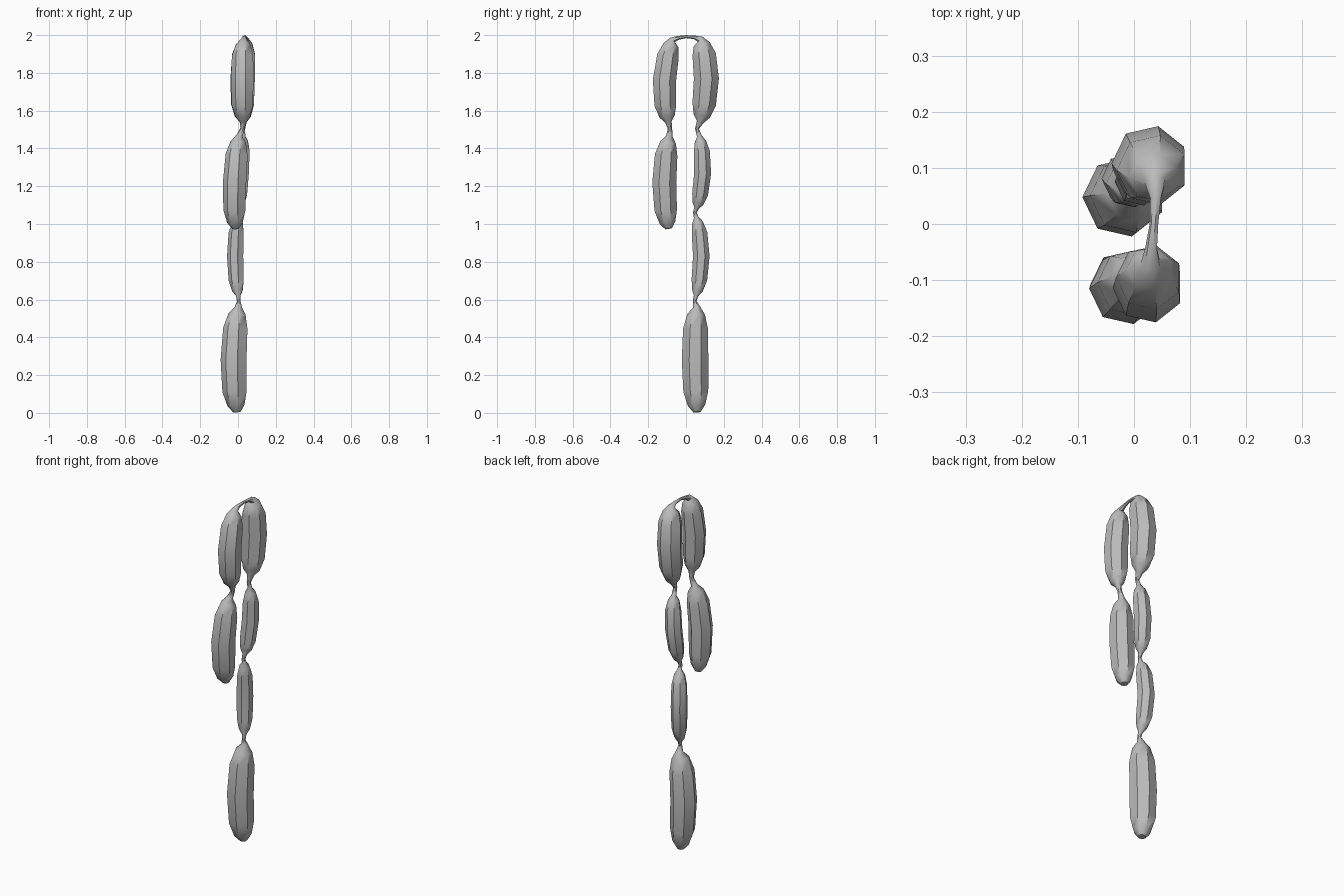
import bpy, bmesh, math
from mathutils import Vector

if "Cube" in bpy.data.objects:
    bpy.data.objects.remove(bpy.data.objects["Cube"], do_unlink=True)

SIDES = 7
# Fullness of a sausage along its length
PROFILE = [(0, .28), (.065, .66), (.2, .94), (.5, 1), (.8, .94), (.935, .66), (1, .28)]


def link(start, mid, end, radius):
    """Rings of one sausage, bowed through its middle point."""
    a, m, b = Vector(start), Vector(mid), Vector(end)
    bow = m - (a + b) / 2
    return [(a.lerp(b, t) + bow * 4 * t * (1 - t), radius * f) for t, f in PROFILE]


def neck(*rings):
    """Thin twisted casing between two sausages."""
    return [(Vector(p), r) for p, r in rings]


# The string runs up the front, over the top and down the back
rings = (
    link((-.012, -.092, .975), (-.015, -.115, 1.22), (.008, -.088, 1.465), .065)
    + neck(((.024, -.085, 1.505), .012))
    + link((.028, -.093, 1.54), (.025, -.114, 1.76), (.03, -.07, 1.975), .063)
    + neck(((.031, -.043, 1.985), .011), ((.036, 0, 1.992), .008), ((.039, .045, 1.988), .01))
    + link((.038, .075, 1.978), (.028, .108, 1.77), (.028, .075, 1.54), .068)
    + neck(((.028, .058, 1.505), .011))
    + link((.027, .071, 1.465), (.016, .088, 1.27), (.004, .056, 1.085), .046)
    + neck(((.002, .047, 1.06), .01))
    + link((.002, .054, 1.035), (-.013, .081, .83), (.002, .053, .62), .045)
    + neck(((.004, .046, .592), .01))
    + link((.003, .056, .56), (-.02, .048, .28), (-.004, .058, .004), .072)
)

# Sweep a seven-sided section through the rings
bm = bmesh.new()
loops = []
for i, (p, r) in enumerate(rings):
    before, after = rings[max(i - 1, 0)][0], rings[min(i + 1, len(rings) - 1)][0]
    tangent = (after - before).normalized()
    u = Vector((-1, 0, 0))
    u = (u - tangent * u.dot(tangent)).normalized()
    v = tangent.cross(u)
    angles = [math.tau * k / SIDES for k in range(SIDES)]
    loops.append([bm.verts.new(p + (u * math.cos(a) + v * math.sin(a)) * r) for a in angles])
for low, high in zip(loops, loops[1:]):
    for k in range(SIDES):
        n = (k + 1) % SIDES
        bm.faces.new((low[k], low[n], high[n], high[k]))
bm.faces.new(loops[0])
bm.faces.new(loops[-1])
bmesh.ops.recalc_face_normals(bm, faces=bm.faces)

mesh = bpy.data.meshes.new("sausage_string")
bm.to_mesh(mesh)
bm.free()
obj = bpy.data.objects.new("sausage_string", mesh)
bpy.context.collection.objects.link(obj)

# Plain grey casing
mat = bpy.data.materials.new("casing_grey")
mat.use_nodes = True
mat.diffuse_color = (.5, .5, .5, 1)
mat.node_tree.nodes["Principled BSDF"].inputs["Base Color"].default_value = (.5, .5, .5, 1)
mesh.materials.append(mat)

bpy.context.view_layer.objects.active = obj
obj.select_set(True)
bpy.ops.object.shade_smooth_by_angle(angle=math.radians(48))
